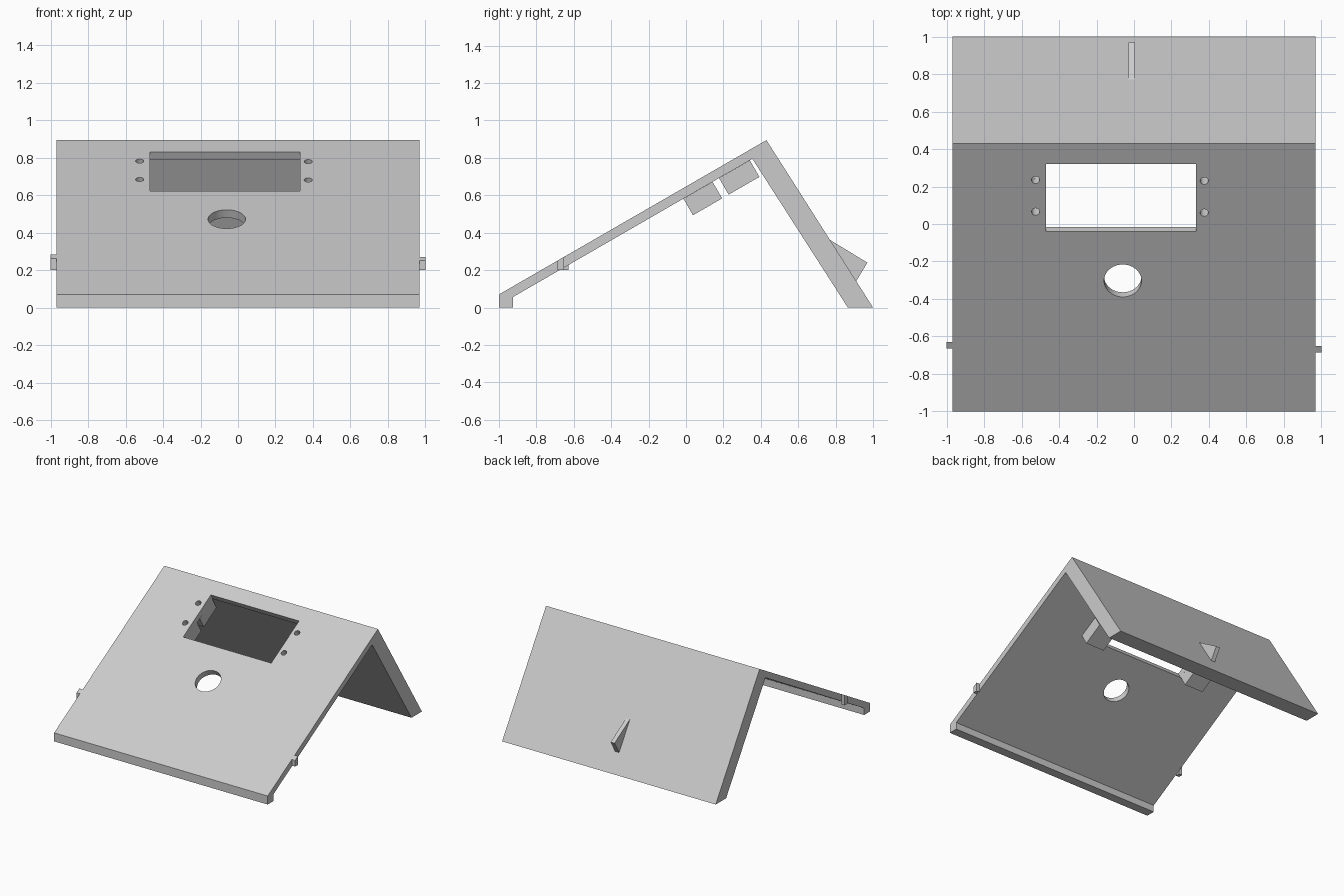
import bpy, bmesh, math
from mathutils import Matrix, Vector

default = bpy.data.objects.get("Cube")
if default:
    bpy.data.objects.remove(default, do_unlink=True)

grey = bpy.data.materials.new("light_grey")
grey.use_nodes = True
COLOUR = (0.6, 0.6, 0.6, 1)
grey.diffuse_color = COLOUR
grey.node_tree.nodes["Principled BSDF"].inputs["Base Color"].default_value = COLOUR


def make_object(name, bm):
    bmesh.ops.recalc_face_normals(bm, faces=bm.faces)
    mesh = bpy.data.meshes.new(name)
    bm.to_mesh(mesh)
    bm.free()
    mesh.materials.append(grey)
    obj = bpy.data.objects.new(name, mesh)
    bpy.context.collection.objects.link(obj)
    return obj


def extrude_x(name, profile, x0, x1):
    """Prism from a (y, z) outline running between two x positions."""
    bm = bmesh.new()
    face = bm.faces.new([bm.verts.new((x0, y, z)) for y, z in profile])
    new = bmesh.ops.extrude_face_region(bm, geom=[face])["geom"]
    verts = [v for v in new if isinstance(v, bmesh.types.BMVert)]
    bmesh.ops.translate(bm, verts=verts, vec=(x1 - x0, 0, 0))
    return make_object(name, bm)


def sloped_frame(y, z, angle):
    """Frame with local x across, local y up the slope and local z square to it."""
    return Matrix.Translation((0, y, z)) @ Matrix.Rotation(angle, 4, 'X')


def box(name, frame, low, high):
    low, high = Vector(low), Vector(high)
    bm = bmesh.new()
    bmesh.ops.create_cube(bm, size=1)
    bmesh.ops.scale(bm, verts=bm.verts, vec=high - low)
    bmesh.ops.translate(bm, verts=bm.verts, vec=(low + high) / 2)
    bm.transform(frame)
    return make_object(name, bm)


def cylinder(name, frame, x, s, radius, z0, z1, sides=48):
    bm = bmesh.new()
    bmesh.ops.create_cone(bm, cap_ends=True, segments=sides, radius1=radius,
                          radius2=radius, depth=z1 - z0)
    bmesh.ops.translate(bm, verts=bm.verts, vec=(x, s, (z0 + z1) / 2))
    bm.transform(frame)
    return make_object(name, bm)


def cut(obj, cutters):
    bpy.context.view_layer.objects.active = obj
    for cutter in cutters:
        mod = obj.modifiers.new("cut", 'BOOLEAN')
        mod.operation = 'DIFFERENCE'
        mod.solver = 'EXACT'
        mod.object = cutter
        bpy.ops.object.modifier_apply(modifier=mod.name)


SLOPE = math.radians(30)
HALF = 0.97
panel = sloped_frame(-1, 0.07, SLOPE)
leg = sloped_frame(1, 0, math.pi - math.atan2(0.895, 0.57))

# Folded stand: front lip, sloped panel and rear leg
stand = extrude_x("stand_body", [(-1, 0), (-1, 0.07), (0.43, 0.895), (1, 0),
                                 (0.865, 0), (0.355, 0.795), (-0.925, 0.056),
                                 (-0.925, 0)], -HALF, HALF)

# Mounting blocks beside the window, two on each side
WIN_LEFT, WIN_RIGHT = -0.47, 0.33
blocks = []
for side, x0 in (("right", WIN_LEFT - 0.17), ("left", WIN_RIGHT)):
    for level, s0, s1 in (("lower", 1.11, 1.29), ("upper", 1.33, 1.52)):
        blocks.append(box(f"{side}_{level}_mounting_block", panel,
                          (x0, s0, -0.152), (x0 + 0.17, s1, -0.05)))

# Openings: window, round button hole, cable notch in the rear leg
window = box("window_cutter", panel, (WIN_LEFT, 1.108, -0.2), (WIN_RIGHT, 1.524, 0.1))
button = cylinder("button_cutter", panel, -0.06, 0.805, 0.1, -0.2, 0.2)
notch = cylinder("notch_cutter", leg, 0.735, 0.085, 0.1, -0.2, 0.3)

# Blind screw holes that run into the blocks
screws = [cylinder("screw_cutter", panel, x, s, 0.022, -0.12, 0.05, 16)
          for x, s in ((-0.525, 1.23), (-0.525, 1.426), (0.375, 1.224), (0.375, 1.42))]

cut(stand, [window, button, notch] + screws)
for i, block in enumerate(blocks):
    cut(block, [screws[i]])
for cutter in [window, button, notch] + screws:
    bpy.data.objects.remove(cutter, do_unlink=True)

# Side pegs, level underneath and flush with the sloped top
for name, y, x0, x1 in (("right_peg", -0.665, -1, -HALF), ("left_peg", -0.687, HALF, 1)):
    tops = [(yy, 0.07 + (yy + 1) * math.tan(SLOPE)) for yy in (y + 0.036, y)]
    extrude_x(name, [(y, 0.2), (y + 0.036, 0.2)] + tops, x0, x1)

# Cable hook on the back of the leg
extrude_x("rear_hook", [(0.77, 0.361), (0.97, 0.24), (0.91, 0.141)], -0.03, 0.005)

# Smooth hole walls, keep every other edge sharp
bpy.ops.object.select_all(action='DESELECT')
for obj in [stand] + blocks:
    obj.select_set(True)
bpy.context.view_layer.objects.active = stand
bpy.ops.object.shade_smooth_by_angle(angle=math.radians(30))
